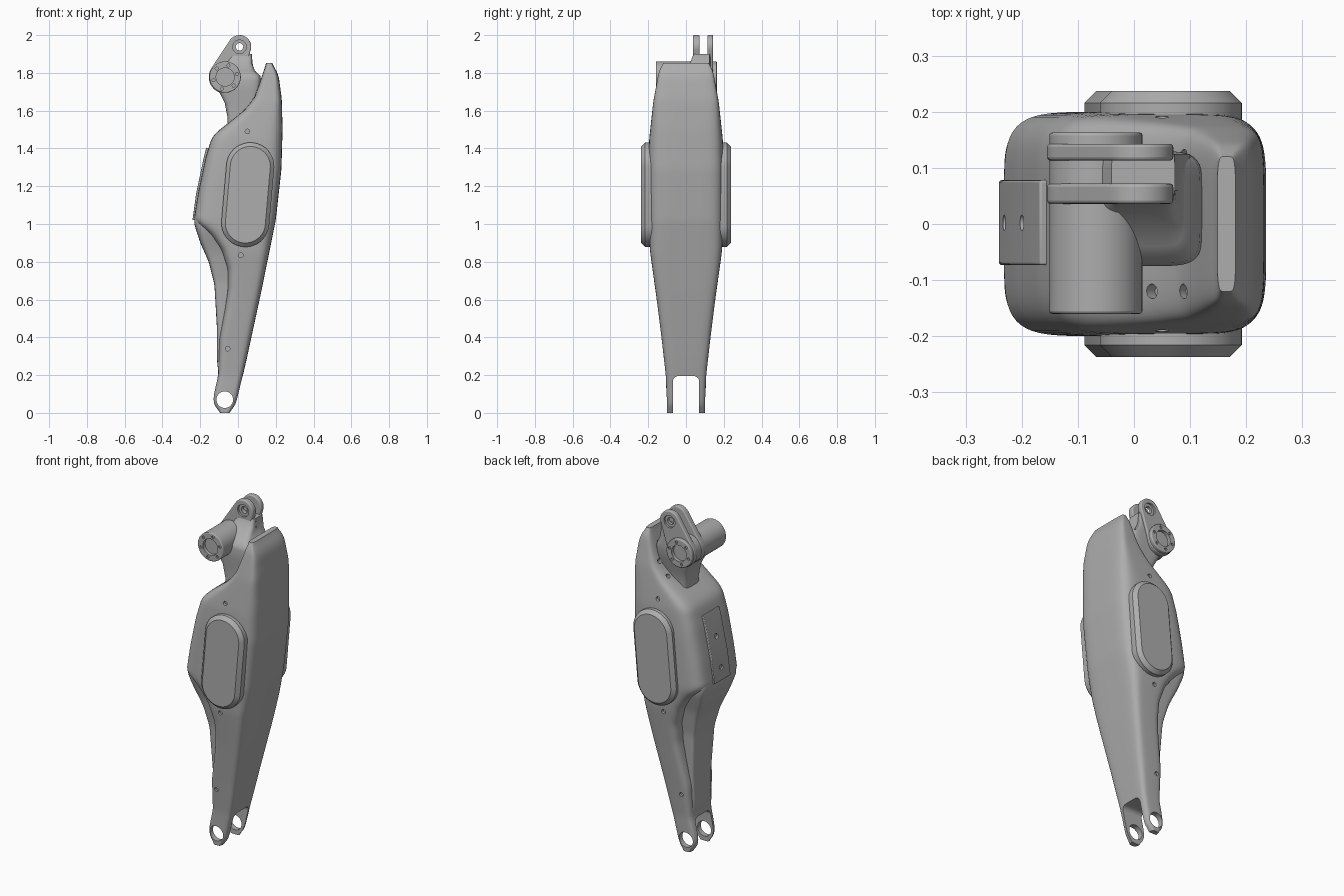
import bpy, bmesh, math
from mathutils import Matrix, Vector

cube = bpy.data.objects.get("Cube")
if cube:
    bpy.data.objects.remove(cube, do_unlink=True)

GREY = (0.42, 0.42, 0.42, 1)
metal = bpy.data.materials.new("satin_grey")
metal.use_nodes = True
metal.diffuse_color = GREY
metal.node_tree.nodes["Principled BSDF"].inputs["Base Color"].default_value = GREY


def finish(name, bm, angle=32, bevel=0):
    """Turn a bmesh into a smooth-shaded object."""
    bmesh.ops.recalc_face_normals(bm, faces=bm.faces)
    me = bpy.data.meshes.new(name)
    bm.to_mesh(me)
    bm.free()
    ob = bpy.data.objects.new(name, me)
    bpy.context.collection.objects.link(ob)
    me.materials.append(metal)
    if bevel:
        mod = ob.modifiers.new("edge", "BEVEL")
        mod.width, mod.segments, mod.angle_limit = bevel, 3, math.radians(40)
    shade(ob, angle)
    return ob


def shade(ob, angle=32):
    bpy.ops.object.select_all(action="DESELECT")
    ob.select_set(True)
    bpy.context.view_layer.objects.active = ob
    bpy.ops.object.shade_smooth_by_angle(angle=math.radians(angle))


def bridge(rings):
    """Skin closed rings of points and cap both ends."""
    bm = bmesh.new()
    vs = [[bm.verts.new(p) for p in r] for r in rings]
    n = len(vs[0])
    for a, b in zip(vs, vs[1:]):
        for i in range(n):
            j = (i + 1) % n
            bm.faces.new((a[i], a[j], b[j], b[i]))
    bm.faces.new(vs[0])
    bm.faces.new(vs[-1])
    return bm


def curve(table, z, blur=0.018):
    """Read a (z, value) table with softened corners."""
    def at(h):
        if h <= table[0][0]:
            return table[0][1]
        for (a, u), (b, v) in zip(table, table[1:]):
            if h <= b:
                return u + (v - u) * (h - a) / (b - a)
        return table[-1][1]
    return sum(at(z + blur * k / 2) for k in range(-2, 3)) / 5


def section(z, x0, x1, y0, y1, power=5.5, n=56):
    """Rounded-rectangle ring at one height."""
    def p(c):
        return math.copysign(abs(c) ** (2 / power), c)
    ring = []
    for i in range(n):
        t = math.tau * (i + 0.5) / n
        ring.append(((x0 + x1) / 2 + (x1 - x0) / 2 * p(math.cos(t)),
                     (y0 + y1) / 2 + (y1 - y0) / 2 * p(math.sin(t)), z))
    return ring


def prism(name, pts, y0, y1, bevel=0):
    return finish(name, bridge([[(x, y, z) for x, z in pts] for y in (y0, y1)]), 32, bevel)


def circle(x, z, r, n=32):
    return [(x + r * math.cos(math.tau * i / n), z + r * math.sin(math.tau * i / n)) for i in range(n)]


def cut(ob, cutter):
    mod = ob.modifiers.new("cut", "BOOLEAN")
    mod.operation, mod.solver, mod.object = "DIFFERENCE", "EXACT", cutter
    bpy.context.view_layer.update()
    dg = bpy.context.evaluated_depsgraph_get()
    ob.data = bpy.data.meshes.new_from_object(ob.evaluated_get(dg))
    ob.modifiers.clear()
    bpy.data.objects.remove(cutter, do_unlink=True)


def drill(ob, centre, axis, r, depth):
    bm = bmesh.new()
    turn = Vector(axis).to_track_quat("Z", "Y").to_matrix().to_4x4()
    bmesh.ops.create_cone(bm, cap_ends=True, segments=28, radius1=r, radius2=r, depth=depth,
                          matrix=Matrix.Translation(centre) @ turn)
    cut(ob, finish("cutter", bm))


# Outer shell, from the fork tips to the swept crown
back = [(0, -.09), (.03, -.122), (.07, -.133), (.13, -.122), (.2, -.105), (.39, -.1), (.55, -.07),
        (.65, -.055), (.76, -.055), (.865, -.09), (.945, -.15), (1.015, -.235), (1.16, -.212),
        (1.35, -.172), (1.455, -.14), (1.485, -.115), (1.54, -.045), (1.6, .03), (1.66, .08),
        (1.72, .105), (1.81, .135), (1.85, .15)]
front = [(0, -.05), (.03, -.018), (.07, -.004), (.28, .045), (.65, .125), (1.02, .2), (1.29, .23),
         (1.5, .236), (1.66, .232), (1.78, .216), (1.82, .2), (1.85, .178)]
width = [(0, .1), (.2, .107), (.4, .13), (.6, .155), (.85, .19), (1.0, .2), (1.3, .2),
         (1.45, .195), (1.65, .173), (1.8, .145), (1.83, .135), (1.855, .115)]
LEVELS = 120
rings = []
for i in range(LEVELS + 1):
    z = 1.853 * i / LEVELS
    w = curve(width, z)
    rings.append(section(z, curve(back, z), curve(front, z), -w, w))
shell = finish("outer_shell", bridge(rings))

# Fork slot and pin hole at the foot
bm = bmesh.new()
bmesh.ops.create_cube(bm, size=1, matrix=Matrix.LocRotScale((-.05, 0, 0), None, (.6, .14, .39)))
top = [e for e in bm.edges if all(v.co.z > 0 and abs(v.co.y - e.verts[0].co.y) < .01 for v in e.verts)]
bmesh.ops.bevel(bm, geom=top, offset=.03, segments=5, affect="EDGES", profile=.5)
cut(shell, finish("cutter", bm))
drill(shell, (-.07, 0, .07), (0, 1, 0), .044, .6)

# Screw recesses on both flanks and in the crown
for s in (-1, 1):
    for x, z in ((.05, 1.49), (.015, .835), (-.055, .34)):
        drill(shell, (x, s * curve(width, z), z), (0, 1, 0), .012, .03)
    for x, z in ((.03, 1.605), (.085, 1.68)):
        drill(shell, (x, s * .12, z), (-.6, 0, .8), .013, .06)
shade(shell)

# Narrow spine below the shell lip
spine_back = [(.22, -.104), (.27, -.111), (.44, -.111), (.68, -.125), (.8, -.155), (.9, -.2), (1.01, -.235), (1.05, -.225)]
spine_width = [(.22, .085), (.4, .09), (.7, .105), (.85, .13), (.97, .165), (1.05, .17)]
rings = []
for i in range(41):
    z = .22 + .82 * i / 40
    w = curve(spine_width, z)
    rings.append(section(z, curve(spine_back, z), 0, -w, w, 7))
spine = finish("rear_spine", bridge(rings))

# Raised oval pads on both flanks
tilt = math.radians(5)
rings = []
for y, r in ((.17, .127), (.216, .127), (.237, .106)):
    ring = []
    for i in range(48):
        t = math.tau * (i + .5) / 48
        u, v = r * math.cos(t), r * math.sin(t) + math.copysign(.15, math.sin(t))
        ring.append((.052 + u * math.cos(tilt) + v * math.sin(tilt), y,
                     1.155 - u * math.sin(tilt) + v * math.cos(tilt)))
    rings.append(ring)
pads = finish("side_pads", bridge(rings))
pads.modifiers.new("both_sides", "MIRROR").use_axis = (False, True, False)

# Rear plate with two screw holes
plate = prism("rear_plate", [(-.241, 1.02), (-.222, 1.16), (-.182, 1.35), (-.168, 1.405),
                             (-.12, 1.39), (-.17, 1.02)], -.073, .078, .004)
for x, z in ((-.234, 1.09), (-.2, 1.265)):
    drill(plate, (x, .002, z), (1, 0, .18), .014, .03)
shade(plate)

# Neck rising out of the shell
neck_rows = [(1.45, -.06, .1, -.06, .08), (1.56, -.055, .105, -.06, .085), (1.64, -.07, .11, -.065, .1),
             (1.7, -.1, .118, -.072, .12), (1.76, -.11, .122, -.075, .13), (1.785, -.1, .118, -.07, .13),
             (1.81, -.08, .09, -.04, .13), (1.85, -.06, .075, .02, .13), (1.9, -.04, .073, .04, .13)]
neck = finish("neck", bridge([section(*r) for r in neck_rows]), 45)

# Pivot barrel with recessed ends
PX, PZ = -.068, 1.778
barrel = prism("pivot_barrel", circle(PX, PZ, .083, 48), -.16, .163, .005)
for y in (-.16, .163):
    drill(barrel, (PX, y, PZ), (0, 1, 0), .048, .04)
    for k in range(6):
        a = math.tau * (k + .25) / 6
        drill(barrel, (PX + .064 * math.cos(a), y, PZ + .064 * math.sin(a)), (0, 1, 0), .008, .016)
shade(barrel)

# Twin lugs joining the barrel to the top eye
EX, EZ = .008, 1.938
d = Vector((EX - PX, EZ - PZ))
lean = math.atan2(d.y, d.x)
off = math.acos((.087 - .062) / d.length)
outline = []
for cx, cz, r, a0, a1 in ((EX, EZ, .062, lean - off, lean + off),
                          (PX, PZ, .087, lean + off, lean - off + math.tau)):
    for i in range(21):
        a = a0 + (a1 - a0) * i / 20
        outline.append((cx + r * math.cos(a), cz + r * math.sin(a)))
for name, y0, y1 in (("front_lug", .036, .072), ("rear_lug", .113, .143)):
    lug = prism(name, outline, y0, y1, .006)
    drill(lug, (EX, (y0 + y1) / 2, EZ), (0, 1, 0), .02, .3)
    drill(lug, (EX, y0 if y0 < .1 else y1, EZ), (0, 1, 0), .036, .024)
    shade(lug)

# Web under the eye, tying the lugs to the neck
web = prism("lug_web", [(-.06, 1.8), (.1, 1.79), (.08, 1.83), (.072, 1.9), (-.035, 1.9)], .06, .125)
